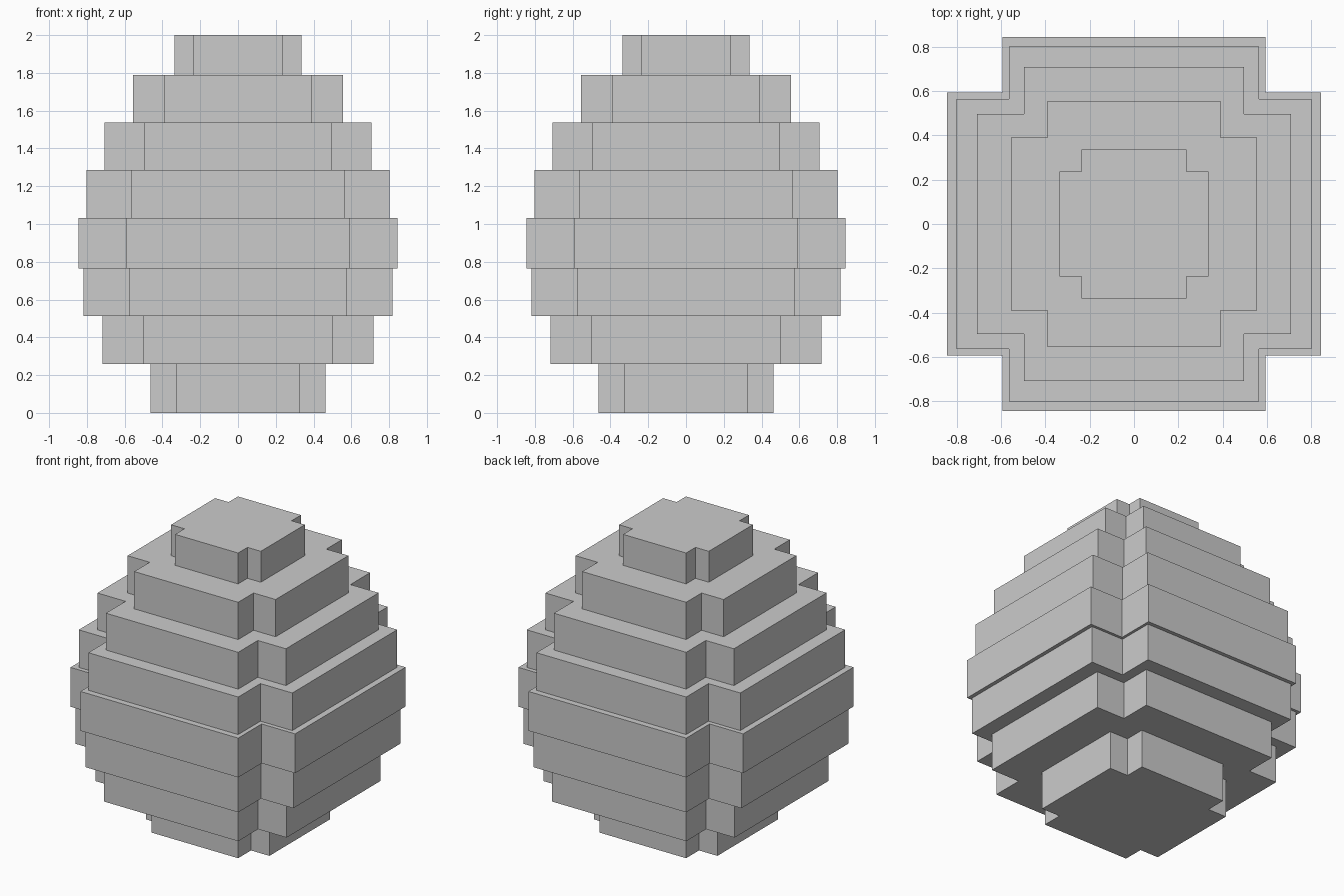
import bpy
import bmesh

cube = bpy.data.objects.get("Cube")
if cube:
    bpy.data.objects.remove(cube, do_unlink=True)

# Single stone grey
grey = bpy.data.materials.new("light_grey")
grey.use_nodes = True
colour = (0.6, 0.6, 0.6, 1)
grey.diffuse_color = colour
grey.node_tree.nodes["Principled BSDF"].inputs["Base Color"].default_value = colour

NOTCH = 0.702  # arm half-width as a share of the tier's half-width


def plus_outline(r):
    """Square of half-width r with a square notch cut from each corner."""
    n = r * NOTCH
    corner = [(r, n), (n, n), (n, r)]
    points = []
    for _ in range(4):
        points += corner
        corner = [(-y, x) for x, y in corner]
    return points


def add_tier(name, r, bottom, top):
    bm = bmesh.new()
    base = bm.faces.new([bm.verts.new((x, y, bottom)) for x, y in plus_outline(r)])
    grown = bmesh.ops.extrude_face_region(bm, geom=[base], use_keep_orig=True)
    raised = [v for v in grown["geom"] if isinstance(v, bmesh.types.BMVert)]
    bmesh.ops.translate(bm, verts=raised, vec=(0, 0, top - bottom))
    bmesh.ops.recalc_face_normals(bm, faces=bm.faces)
    mesh = bpy.data.meshes.new(name)
    bm.to_mesh(mesh)
    bm.free()
    mesh.materials.append(grey)
    bpy.context.collection.objects.link(bpy.data.objects.new(name, mesh))


# Stacked tiers, bottom to top: name, half-width, top height
tiers = [
    ("base_tier", 0.464, 0.26),
    ("lower_tier", 0.718, 0.513),
    ("lower_middle_tier", 0.818, 0.765),
    ("widest_tier", 0.844, 1.032),
    ("upper_middle_tier", 0.802, 1.287),
    ("upper_tier", 0.708, 1.537),
    ("shoulder_tier", 0.556, 1.79),
    ("cap_tier", 0.337, 2.0),
]
bottom = 0
for name, r, top in tiers:
    add_tier(name, r, bottom, top)
    bottom = top
